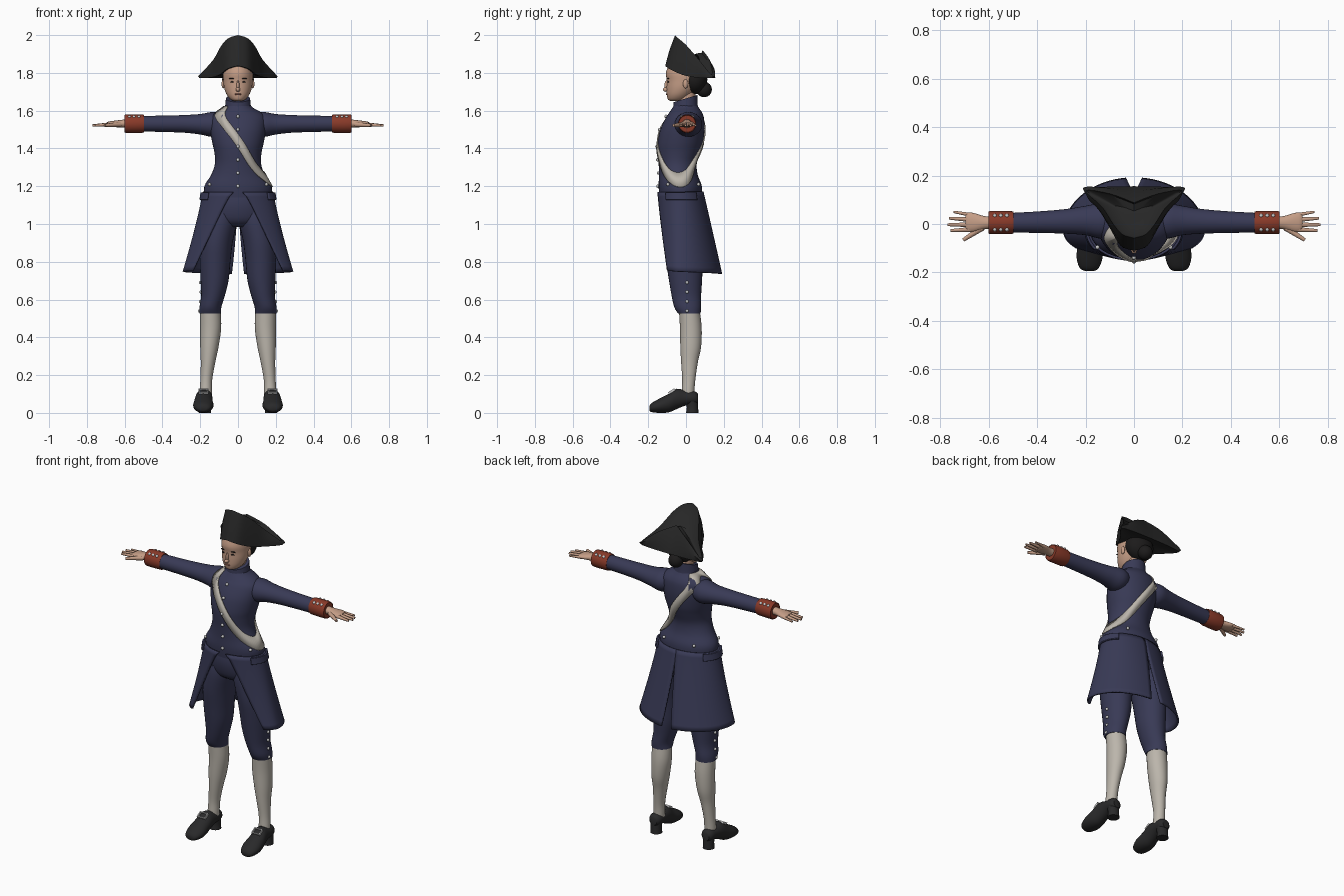
import bpy, bmesh
from math import sin, cos, pi
from mathutils import Vector, Matrix

cube = bpy.data.objects.get("Cube")
if cube:
    bpy.data.objects.remove(cube, do_unlink=True)


def material(name, r, g, b):
    m = bpy.data.materials.new(name)
    m.use_nodes = True
    m.diffuse_color = (r, g, b, 1)
    m.node_tree.nodes["Principled BSDF"].inputs["Base Color"].default_value = (r, g, b, 1)
    return m


navy = material("navy cloth", .04, .042, .092)
red = material("red cuff", .25, .042, .022)
cream = material("cream cloth", .5, .465, .41)
felt = material("black felt", .02, .02, .02)
leather = material("black leather", .022, .022, .023)
hair_mat = material("dark hair", .012, .011, .011)
skin = material("skin", .56, .34, .24)
silver = material("silver", .58, .58, .58)
lip = material("lips", .36, .15, .11)
made = []


def finish(name, bm, mat):
    bmesh.ops.recalc_face_normals(bm, faces=bm.faces[:])
    mesh = bpy.data.meshes.new(name)
    bm.to_mesh(mesh)
    bm.free()
    mesh.materials.append(mat)
    ob = bpy.data.objects.new(name, mesh)
    bpy.context.collection.objects.link(ob)
    made.append(ob)
    return ob


def refine(rows, k=4):
    """Smooth curve through rows of numbers."""
    out = []
    for i in range(len(rows) - 1):
        p = [rows[max(0, min(len(rows) - 1, i + j))] for j in (-1, 0, 1, 2)]
        for s in range(k):
            t = s / k
            out.append(tuple(b + .5 * t * (c - a + t * (2 * a - 5 * b + 4 * c - d + t * (3 * (b - c) + d - a)))
                             for a, b, c, d in zip(*p)))
    return out + [tuple(rows[-1])]


def at(rows, t):
    """Row of a table at position t."""
    t = max(rows[0][0], min(rows[-1][0], t))
    for a, b in zip(rows, rows[1:]):
        if t <= b[0]:
            f = (t - a[0]) / (b[0] - a[0])
            return [u + (v - u) * f for u, v in zip(a, b)]


def bridge(bm, rings, closed=True):
    loops = [[bm.verts.new(p) for p in ring] for ring in rings]
    n = len(loops[0])
    for a, b in zip(loops, loops[1:]):
        for i in range(n if closed else n - 1):
            j = (i + 1) % n
            bm.faces.new((a[i], a[j], b[j], b[i]))
    return loops


def loft(name, mat, axis, rows, side=1, n=28, k=4, tilt=0):
    """Oval sections along an axis; each row is position, then two pairs of bounds."""
    rings = []
    for t, a0, a1, b0, b1 in refine(rows, k):
        ring = []
        for i in range(n):
            w = 2 * pi * i / n
            a = (a0 + a1) / 2 + (a1 - a0) / 2 * cos(w)
            b = (b0 + b1) / 2 + (b1 - b0) / 2 * sin(w)
            x, y, z = {"x": (t, a, b), "y": (a, t, b), "z": (a, b, t)}[axis]
            ring.append((x * side, y, z + tilt * y))
        rings.append(ring)
    bm = bmesh.new()
    loops = bridge(bm, rings)
    bm.faces.new(loops[0])
    bm.faces.new(loops[-1])
    return finish(name, bm, mat)


def ellipsoids(name, mat, items, u=20, v=12):
    bm = bmesh.new()
    for loc, size in items:
        bmesh.ops.create_uvsphere(bm, u_segments=u, v_segments=v, radius=1,
                                  matrix=Matrix.Translation(loc) @ Matrix.Diagonal((*size, 1)))
    return finish(name, bm, mat)


def sym(half_width_rows):
    return [(z, -r, r, f, b) for z, r, f, b in half_width_rows]


# Coat body, collar and neck
torso = sym([(1.14, .176, -.14, .085), (1.2, .178, -.145, .084), (1.26, .142, -.143, .062),
             (1.32, .122, -.145, .057), (1.38, .125, -.15, .075), (1.43, .136, -.15, .09),
             (1.5, .148, -.136, .098), (1.56, .148, -.108, .095), (1.59, .123, -.088, .085),
             (1.615, .08, -.072, .068), (1.635, .06, -.06, .055)])
loft("coat_body", navy, "z", torso, n=40)
loft("collar", navy, "z", sym([(1.59, .076, -.072, .066), (1.61, .07, -.069, .062),
                               (1.665, .064, -.066, .06)]), tilt=.3)
loft("neck", skin, "z", sym([(1.6, .046, -.045, .05), (1.72, .044, -.045, .05)]))
body = refine(torso)


def on_body(z, phi, off=0):
    """Point on the coat body; phi runs from the front through the left side."""
    _, _, r, f, b = at(body, z)
    return Vector(((r + off) * sin(phi), (f + b) / 2 - ((b - f) / 2 + off) * cos(phi), z))


# Coat skirt, open in front and slit behind
def on_skirt(s, phi, off=0):
    ry = (.118 if cos(phi) > 0 else .118 + .1 * s) + off
    return Vector(((.183 + .105 * s ** 1.2 + off) * sin(phi), -.03 - ry * cos(phi),
                   1.17 - s * (.41 + .025 * phi / pi)))


def skirt_patch(name, side, s0, s1, start, end, off, thick):
    rings = []
    for i in range(17):
        s = s0 + (s1 - s0) * i / 16
        row = [on_skirt(s, start(s) + (end(s) - start(s)) * j / 28, off) for j in range(29)]
        rings.append([(p.x * side, p.y, p.z) for p in row])
    bm = bmesh.new()
    bridge(bm, rings, closed=False)
    mod = finish(name, bm, navy).modifiers.new("thickness", "SOLIDIFY")
    mod.thickness = thick
    mod.offset = 0


for side, label in ((1, "left"), (-1, "right")):
    skirt_patch(label + "_coat_skirt", side, 0, 1, lambda s: .12 + .85 * s ** .7,
                lambda s: pi - .13 * max(0, s - .12), 0, .01)
    skirt_patch(label + "_pocket_flap", side, .01, .1, lambda s: .95, lambda s: 2.25, .009, .012)

# Shoulder belt
edges = [[], []]
for i in range(72):
    phi = 2 * pi * i / 72
    for edge, dz in zip(edges, (-.038, .038)):
        edge.append(on_body(min(1.626, 1.44 - .205 * sin(phi) + dz), phi, .007))
bm = bmesh.new()
bridge(bm, edges)
finish("shoulder_belt", bm, cream).modifiers.new("thickness", "SOLIDIFY").thickness = .006

# Breeches seat
loft("breeches_seat", navy, "z", sym([(.985, .11, -.08, .07), (1.02, .16, -.12, .1),
                                      (1.1, .17, -.138, .1), (1.18, .165, -.13, .08)]))

buttons = [on_body(z, 0, .003) for z in (1.57, 1.5, 1.41, 1.34, 1.27, 1.2)]
for side, label in ((1, "left"), (-1, "right")):
    # Legs and shoes
    loft(label + "_breeches_leg", navy, "z", [
        (.525, .089, .205, -.042, .077), (.56, .088, .204, -.062, .08), (.62, .07, .195, -.076, .08),
        (.7, .05, .198, -.09, .085), (.8, .04, .202, -.105, .09), (.9, .028, .2, -.12, .1),
        (1, .007, .185, -.125, .1), (1.06, .004, .175, -.12, .09)], side)
    loft(label + "_stocking", cream, "z", [
        (.07, .14, .203, -.025, .045), (.12, .138, .203, -.022, .045), (.18, .136, .199, -.02, .05),
        (.27, .12, .197, -.026, .063), (.35, .103, .2, -.03, .08), (.45, .089, .2, -.032, .083),
        (.54, .092, .201, -.037, .073)], side)
    loft(label + "_shoe", leather, "y", [
        (-.194, .165, .202, .012, .034), (-.182, .146, .224, .004, .052), (-.14, .13, .237, 0, .076),
        (-.09, .133, .233, .003, .102), (-.05, .135, .225, .02, .128), (0, .136, .216, .04, .118),
        (.045, .138, .212, .044, .115), (.064, .152, .198, .052, .1)], side, k=3)
    loft(label + "_shoe_heel", leather, "z", [(0, .142, .208, 0, .066), (.03, .144, .206, .004, .064),
                                              (.065, .142, .208, 0, .062)], side)
    bm = bmesh.new()
    for a, b in ((-1, 0), (1, 0), (0, -1), (0, 1)):
        m = (Matrix.Translation((side * .182, -.076, .114)) @ Matrix.Rotation(.55, 4, "X")
             @ Matrix.Translation((a * .024, b * .016, 0))
             @ Matrix.Diagonal((.006 if a else .054, .006 if b else .038, .012, 1)))
        bmesh.ops.create_cube(bm, size=1, matrix=m)
    finish(label + "_shoe_buckle", bm, silver)

    # Sleeve, cuff and hand
    loft(label + "_sleeve", navy, "x", [
        (.07, -.03, .06, 1.49, 1.575), (.13, -.06, .086, 1.462, 1.593), (.2, -.046, .075, 1.474, 1.582),
        (.28, -.04, .062, 1.483, 1.577), (.38, -.037, .053, 1.487, 1.574), (.52, -.035, .045, 1.49, 1.572)], side)
    loft(label + "_cuff", red, "x", [
        (.5, -.038, .049, 1.487, 1.576), (.506, -.041, .053, 1.483, 1.58),
        (.592, -.042, .054, 1.482, 1.58), (.598, -.038, .05, 1.487, 1.575)], side, k=2)
    loft(label + "_palm", skin, "x", [
        (.58, -.02, .03, 1.508, 1.556), (.62, -.022, .033, 1.511, 1.551), (.66, -.032, .045, 1.513, 1.546),
        (.685, -.031, .047, 1.515, 1.542), (.695, -.02, .038, 1.52, 1.537)], side)
    bm = bmesh.new()
    for base, tip, r in (((.675, -.023), (.758, -.027), .011), ((.675, -.003), (.77, -.003), .011),
                         ((.675, .018), (.764, .024), .011), ((.67, .037), (.745, .05), .009),
                         ((.625, -.014), (.705, -.066), .014)):
        a = Vector((base[0] * side, base[1], 1.527))
        b = Vector((tip[0] * side, tip[1], 1.522))
        turn = (b - a).to_track_quat("Z", "Y").to_matrix().to_4x4()
        bmesh.ops.create_cone(bm, cap_ends=True, segments=10, radius1=r, radius2=r * .55,
                              depth=(b - a).length, matrix=Matrix.Translation((a + b) / 2) @ turn)
    finish(label + "_fingers", bm, skin)

    # Paired buttons at knee, cuff and hip
    buttons += [Vector((side * x, .005, z)) for x, z in ((.198, .69), (.196, .64), (.198, .59), (.203, .54))]
    buttons += [Vector((side * x, y, 1.567)) for x in (.525, .55, .575) for y in (.034, -.022)]
    for phi in (1, 2.55):
        p = on_body(1.21, phi, .006)
        buttons.append(Vector((p.x * side, p.y, p.z)))

ellipsoids("buttons", silver, [(p, (.009, .009, .009)) for p in buttons], 10, 6)

# Head
loft("head", skin, "z", sym([
    (1.652, .022, -.084, -.03), (1.66, .04, -.096, 0), (1.685, .06, -.102, .03), (1.72, .073, -.103, .06),
    (1.76, .078, -.102, .08), (1.8, .079, -.106, .09), (1.85, .07, -.09, .08)]), n=32)
pair = (-1, 1)
ellipsoids("nose", skin, [((0, -.107, 1.712), (.012, .016, .012)), ((0, -.101, 1.732), (.008, .014, .028))])
ellipsoids("ears", skin, [((s * .078, -.002, 1.742), (.009, .014, .024)) for s in pair])
ellipsoids("eyes", hair_mat, [((s * .03, -.094, 1.752), (.011, .005, .004)) for s in pair])
ellipsoids("brows", hair_mat, [((s * .032, -.095, 1.77), (.017, .005, .003)) for s in pair])
ellipsoids("mouth", lip, [((0, -.1, 1.687), (.018, .006, .005))])
ellipsoids("hair", hair_mat, [((0, .045, 1.765), (.084, .068, .078))])
ellipsoids("hair_bun", hair_mat, [((0, .096, 1.712), (.042, .041, .041))])

# Three-cornered hat: upturned brim around a sunken crown
brim = refine([(0, -.11, 1.838), (.055, -.09, 1.822), (.098, -.02, 1.79), (.14, .05, 1.776),
               (.203, .133, 1.772), (.14, .152, 1.772), (0, .156, 1.772)])
rim = refine([(0, -.058, 2), (.048, -.043, 1.985), (.086, 0, 1.948), (.132, .07, 1.868),
              (.2, .137, 1.79), (.1, .125, 1.868), (0, .088, 1.92)])


def ring_of(half):
    return [Vector(p) for p in half] + [Vector((-x, y, z)) for x, y, z in half[-2:0:-1]]


low, high = ring_of(brim), ring_of(rim)
middle = [(a + b) / 2 + Vector((a.x * .05, .012 if a.y > .1 else -.004, 0)) for a, b in zip(low, high)]
heart = Vector((0, .03, 1.9))
inner = [heart.lerp(p, .9) - Vector((0, 0, .012)) for p in high]
crown = [heart.lerp(p, .45) for p in inner]
under = [Vector((0, .03, 1.81)).lerp(p, .5) for p in low]
bm = bmesh.new()
loops = bridge(bm, [under, low, middle, high, inner, crown])
for loop in (loops[0], loops[-1]):
    bm.faces.new(loop)
finish("cocked_hat", bm, felt)

# Smooth shading with sharp edges kept
bpy.ops.object.select_all(action="DESELECT")
for ob in made:
    ob.select_set(True)
bpy.context.view_layer.objects.active = made[0]
bpy.ops.object.shade_smooth_by_angle(angle=.75)
